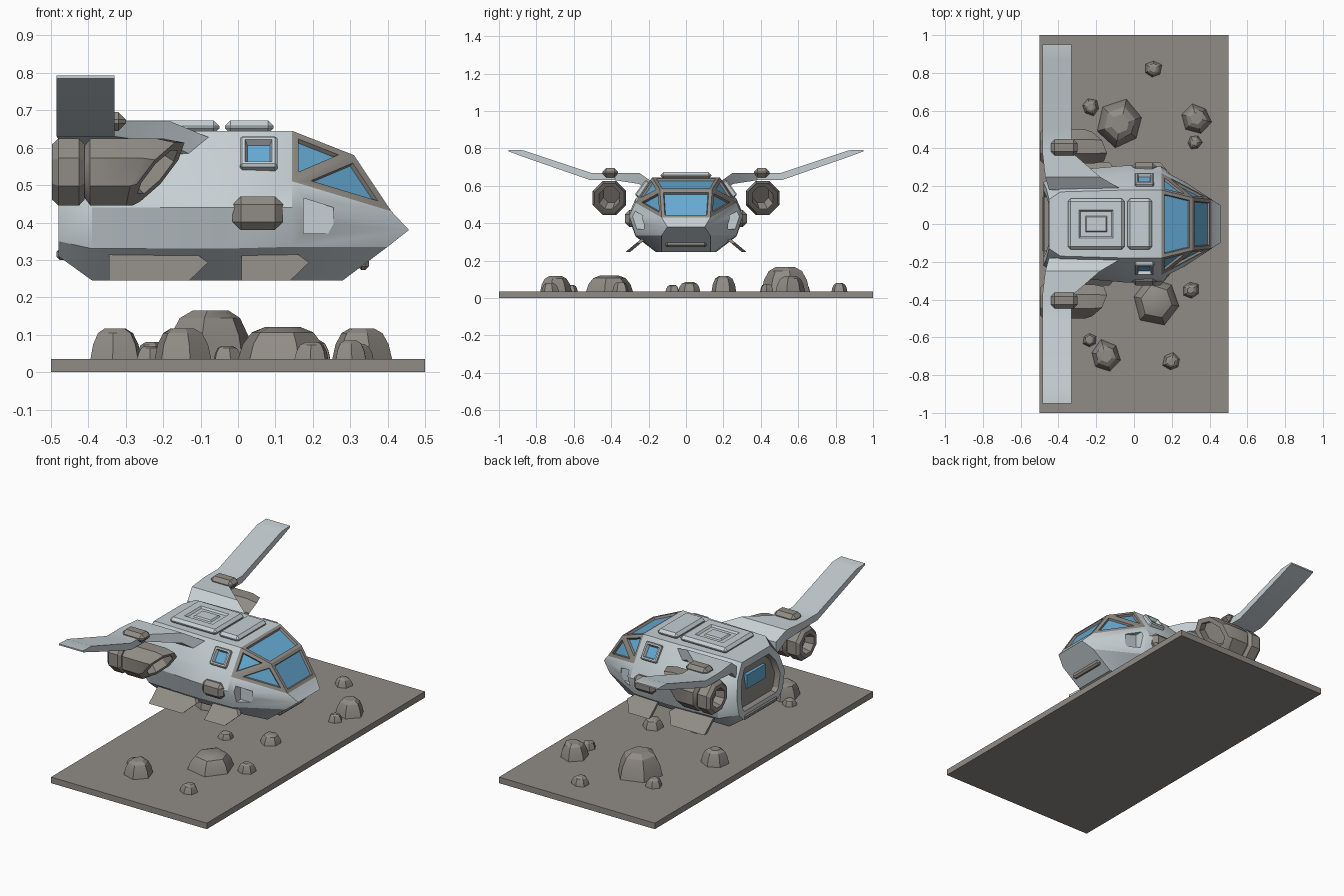
import bpy
import bmesh
import math
import random
from mathutils import Matrix, Vector

default_cube = bpy.data.objects.get("Cube")
if default_cube:
    bpy.data.objects.remove(default_cube, do_unlink=True)
random.seed(4)


def material(name, colour):
    mat = bpy.data.materials.new(name)
    mat.use_nodes = True
    mat.diffuse_color = (*colour, 1)
    mat.node_tree.nodes["Principled BSDF"].inputs["Base Color"].default_value = (*colour, 1)
    return mat


PALE = material("pale hull grey", (0.57, 0.63, 0.66))
STONE = material("warm stone grey", (0.28, 0.26, 0.235))
GLASS = material("window blue", (0.13, 0.40, 0.65))
MATERIALS = [PALE, STONE, GLASS]
HULL, TRIM, WINDOW = range(3)


def finish(name, bm, mirror=False):
    """Turn a bmesh into an object, optionally mirrored across the centre line."""
    mesh = bpy.data.meshes.new(name)
    if mirror:
        copy = bmesh.ops.duplicate(bm, geom=bm.verts[:] + bm.edges[:] + bm.faces[:])["geom"]
        for v in copy:
            if isinstance(v, bmesh.types.BMVert):
                v.co.y *= -1
        bmesh.ops.reverse_faces(bm, faces=[f for f in copy if isinstance(f, bmesh.types.BMFace)])
    bm.to_mesh(mesh)
    bm.free()
    for mat in MATERIALS:
        mesh.materials.append(mat)
    obj = bpy.data.objects.new(name, mesh)
    bpy.context.collection.objects.link(obj)
    return obj


def paint(bm, index):
    for f in bm.faces:
        f.material_index = index


def inset(bm, faces, width, depth, index):
    bmesh.ops.inset_individual(bm, faces=faces, thickness=width, depth=depth, use_even_offset=True)
    for f in faces:
        f.material_index = index


def loft(rings, index):
    """Skin a list of equal point rings and cap both ends."""
    bm = bmesh.new()
    rows = [[bm.verts.new(p) for p in ring] for ring in rings]
    n = len(rows[0])
    for a, b in zip(rows, rows[1:]):
        for i in range(n):
            j = (i + 1) % n
            bm.faces.new((a[i], a[j], b[j], b[i]))
    caps = [bm.faces.new(rows[0]), bm.faces.new(rows[-1])]
    bmesh.ops.recalc_face_normals(bm, faces=bm.faces[:])
    paint(bm, index)
    return bm, caps


def block(name, centre, size, index, chamfer=0, tilt=0, insets=(), mirror=False):
    """Chamfered box whose local top may carry stepped insets."""
    bm = bmesh.new()
    bmesh.ops.create_cube(bm, size=1, matrix=Matrix.Diagonal((*size, 1)))
    if chamfer:
        bmesh.ops.bevel(bm, geom=bm.edges[:], offset=chamfer, segments=1, affect="EDGES")
    paint(bm, index)
    bm.normal_update()
    top = max(bm.faces, key=lambda f: f.calc_center_median().z)
    for width, depth, colour in insets:
        inset(bm, [top], width, depth, colour)
    bm.transform(Matrix.Translation(centre) @ Matrix.Rotation(tilt, 4, "X"))
    return finish(name, bm, mirror)


# Hull: half sections from tail to nose, bottom edge to roof edge
sections = [
    [(-0.48, 0.16, 0.31), (-0.48, 0.20, 0.35), (-0.48, 0.22, 0.45), (-0.465, 0.19, 0.55), (-0.45, 0.13, 0.62)],
    [(-0.39, 0.16, 0.245), (-0.39, 0.26, 0.33), (-0.39, 0.28, 0.44), (-0.39, 0.25, 0.53), (-0.39, 0.17, 0.645)],
    [(-0.04, 0.16, 0.245), (-0.04, 0.27, 0.33), (-0.04, 0.31, 0.44), (-0.04, 0.27, 0.53), (-0.04, 0.18, 0.645)],
    [(0.145, 0.15, 0.245), (0.145, 0.27, 0.335), (0.145, 0.305, 0.44), (0.145, 0.27, 0.51), (0.145, 0.18, 0.645)],
    [(0.28, 0.13, 0.245), (0.40, 0.13, 0.335), (0.457, 0.10, 0.38), (0.41, 0.13, 0.43), (0.31, 0.14, 0.58)],
]
bm = bmesh.new()
left = [[bm.verts.new(p) for p in s] for s in sections]
right = [[bm.verts.new((x, -y, z)) for x, y, z in s] for s in sections]
canopy = []
for side in (left, right):
    for r in range(4):
        for i in range(4 if r < 3 else 3):
            bm.faces.new((side[r][i], side[r][i + 1], side[r + 1][i + 1], side[r + 1][i]))
    brow, sill = side[3][4], side[3][3]
    crown, chin = side[4][4], side[4][3]
    canopy += [bm.faces.new((brow, crown, sill)), bm.faces.new((sill, crown, chin))]
for r in range(4):
    bm.faces.new((left[r][0], left[r + 1][0], right[r + 1][0], right[r][0]))
    roof = bm.faces.new((left[r][4], left[r + 1][4], right[r + 1][4], right[r][4]))
    nose = bm.faces.new((left[4][r], left[4][r + 1], right[4][r + 1], right[4][r]))
canopy += [roof, nose]
tail = bm.faces.new(left[0] + right[0][::-1])
bmesh.ops.recalc_face_normals(bm, faces=bm.faces[:])
# Canopy frames with sunken glass, and the recessed tail door
for f in canopy:
    f.material_index = TRIM
inset(bm, canopy, 0.018, 0, TRIM)
inset(bm, canopy, 0.004, -0.012, WINDOW)
inset(bm, [tail], 0.04, 0, TRIM)
inset(bm, [tail], 0.008, -0.03, TRIM)
hull = finish("hull", bm)

# Side intakes cut into the cheeks
outline = [(0.175, 0.465), (0.255, 0.44), (0.255, 0.37), (0.175, 0.37)]
bm, caps = loft([[(x, y, z) for x, z in outline] for y in (0.225, 0.4)], HULL)
cutter = finish("intake_cutter", bm, mirror=True)
cutter.hide_render = True
cut = hull.modifiers.new("intakes", "BOOLEAN")
cut.operation = "DIFFERENCE"
cut.solver = "EXACT"
cut.object = cutter
bpy.context.view_layer.objects.active = hull
bpy.ops.object.modifier_apply(modifier=cut.name)
bpy.data.objects.remove(cutter, do_unlink=True)

# Tail door window and sill
block("tail_window", (-0.438, 0, 0.49), (0.024, 0.17, 0.08), WINDOW)
block("tail_sill", (-0.45, 0, 0.315), (0.07, 0.30, 0.03), TRIM, 0.008)

# Roof panels
block("roof_hatch", (-0.20, 0, 0.655), (0.30, 0.27, 0.036), HULL, 0.015,
      insets=[(0.045, 0, HULL), (0.008, -0.01, HULL), (0.025, 0, HULL), (0.006, 0.008, HULL)])
block("roof_panel", (0.03, 0, 0.655), (0.13, 0.27, 0.036), HULL, 0.015)

# Side windows, cheek pods and nose slot
block("side_window", (0.055, 0.225, 0.578), (0.10, 0.10, 0.05), HULL, 0.006, math.radians(-54),
      [(0.008, 0, HULL), (0.006, -0.018, WINDOW)], True)
block("cheek_pod", (0.053, 0.295, 0.425), (0.135, 0.06, 0.09), TRIM, 0.022, mirror=True)
block("nose_slot", (0.335, 0, 0.29), (0.03, 0.22, 0.035), TRIM, 0.01)

# Wings: sections as y, rear x, front x, underside z, top z
wing = [(0.18, -0.45, -0.06, 0.545, 0.62), (0.25, -0.47, -0.18, 0.61, 0.67),
        (0.38, -0.485, -0.33, 0.63, 0.67), (0.51, -0.485, -0.33, 0.63, 0.67),
        (0.87, -0.485, -0.33, 0.755, 0.79), (0.95, -0.485, -0.33, 0.785, 0.793)]
bm, caps = loft([[(a, y, lo), (b, y, lo), (b, y, hi), (a, y, hi)] for y, a, b, lo, hi in wing], HULL)
finish("wing", bm, mirror=True)
block("wing_pod", (-0.37, 0.405, 0.67), (0.14, 0.085, 0.05), TRIM, 0.02, mirror=True)


def octagon(x, radius, rake=0):
    """Eight-sided engine ring; rake slants it forward at the top and inboard."""
    ring = []
    for k in range(8):
        a = math.radians(45 * k + 22.5)
        y, z = radius * math.cos(a), radius * math.sin(a)
        ring.append((x + rake * (0.75 * z - 0.4 * y), 0.41 + y, 0.535 + z))
    return ring


# Engines: raked intake body and separate exhaust collar, both bored
bm, caps = loft([octagon(-0.41, 0.075), octagon(-0.395, 0.097), octagon(-0.25, 0.097, 0.6),
                 octagon(-0.215, 0.085, 1)], TRIM)
inset(bm, [caps[1]], 0.025, 0, TRIM)
inset(bm, [caps[1]], 0.008, -0.05, TRIM)
finish("engine_body", bm, mirror=True)
bm, caps = loft([octagon(-0.497, 0.08), octagon(-0.48, 0.097), octagon(-0.425, 0.097),
                 octagon(-0.41, 0.08)], TRIM)
inset(bm, [caps[0]], 0.022, 0, TRIM)
inset(bm, [caps[0]], 0.012, -0.05, TRIM)
finish("exhaust_collar", bm, mirror=True)

# Splayed landing skids
for name, back, front in (("rear_skid", -0.345, -0.08), ("front_skid", 0.01, 0.19)):
    shape = [(back, 0.245), (front - 0.05, 0.245), (front, 0.293), (front - 0.03, 0.315), (back, 0.315)]
    bm, caps = loft([[(x, y - 1.2 * (z - 0.245), z) for x, z in shape] for y in (0.30, 0.325)], TRIM)
    finish(name, bm, mirror=True)

# Ground slab
block("ground_slab", (0, 0, 0.0175), (1, 2, 0.035), TRIM)

# Scattered rocks: x, y, radius, top height
rocks = [(0.10, 0.82, 0.05, 0.08), (-0.23, 0.62, 0.05, 0.08), (-0.07, 0.53, 0.125, 0.165),
         (0.33, 0.56, 0.08, 0.117), (0.32, 0.43, 0.04, 0.075), (0.12, -0.41, 0.125, 0.12),
         (0.30, -0.35, 0.05, 0.085), (-0.15, -0.70, 0.085, 0.117), (-0.235, -0.615, 0.04, 0.07),
         (0.20, -0.73, 0.05, 0.08), (-0.33, 0.20, 0.075, 0.117), (-0.03, -0.07, 0.04, 0.07),
         (0.20, 0.02, 0.06, 0.085)]
for x, y, radius, top in rocks:
    turn = random.uniform(0, math.tau)
    spread = [random.uniform(0.85, 1.1) for k in range(6)]
    rings = []
    for scale, rise in ((1, 0), (0.88, 0.5), (0.68, 0.85), (0.4, 1)):
        rings.append([(x + radius * scale * s * math.cos(turn + math.tau * k / 6),
                       y + radius * scale * s * math.sin(turn + math.tau * k / 6),
                       0.03 + (top - 0.03) * rise) for k, s in enumerate(spread)])
    bm, caps = loft(rings, TRIM)
    finish("rock", bm)

# Soft shading on gentle angles only
for obj in bpy.context.collection.objects:
    if obj.type == "MESH":
        obj.select_set(True)
        bpy.context.view_layer.objects.active = obj
bpy.ops.object.shade_smooth_by_angle(angle=math.radians(30))
